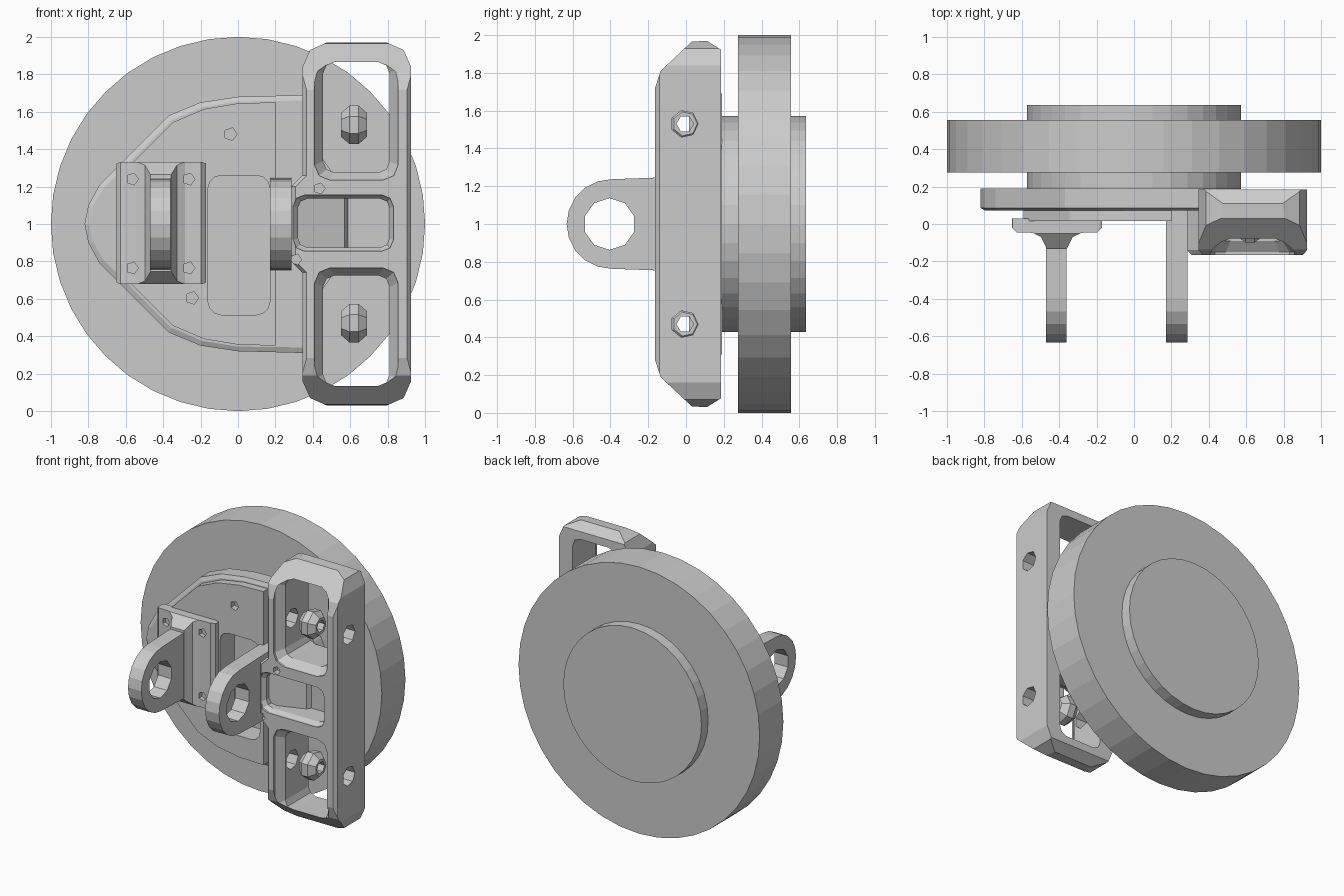
import bpy, bmesh
from math import sin, cos, pi

if "Cube" in bpy.data.objects:
    bpy.data.objects.remove(bpy.data.objects["Cube"])

AXES = {'x': lambda a, b, t: (t, a, b),   # profile in y,z
        'y': lambda a, b, t: (a, t, b),   # profile in x,z
        'z': lambda a, b, t: (a, b, t)}   # profile in x,y


def loft(name, axis, rings):
    """Solid through a list of (outline, position along axis)."""
    bm = bmesh.new()
    loops = [[bm.verts.new(AXES[axis](a, b, t)) for a, b in pts] for pts, t in rings]
    n = len(loops[0])
    for lo, hi in zip(loops, loops[1:]):
        for i in range(n):
            bm.faces.new((lo[i], lo[(i + 1) % n], hi[(i + 1) % n], hi[i]))
    bm.faces.new(loops[0])
    bm.faces.new(loops[-1])
    bmesh.ops.recalc_face_normals(bm, faces=bm.faces)
    me = bpy.data.meshes.new(name)
    bm.to_mesh(me)
    bm.free()
    ob = bpy.data.objects.new(name, me)
    bpy.context.collection.objects.link(ob)
    return ob


def prism(name, axis, pts, t0, t1):
    return loft(name, axis, [(pts, t0), (pts, t1)])


def circle(a, b, r, n, start=0.0):
    return [(a + r * cos(start + 2 * pi * i / n), b + r * sin(start + 2 * pi * i / n)) for i in range(n)]


def rrect(a0, a1, b0, b1, r, n=2):
    pts = []
    for k, (a, b) in enumerate([(a1 - r, b1 - r), (a0 + r, b1 - r), (a0 + r, b0 + r), (a1 - r, b0 + r)]):
        pts += [(a + r * cos(pi / 2 * (k + i / n)), b + r * sin(pi / 2 * (k + i / n))) for i in range(n + 1)]
    return pts


def boolean(ob, cutter, op='DIFFERENCE'):
    """Apply a boolean and throw the cutter away."""
    m = ob.modifiers.new('cut', 'BOOLEAN')
    m.operation, m.object, m.solver = op, cutter, 'EXACT'
    me = bpy.data.meshes.new_from_object(ob.evaluated_get(bpy.context.evaluated_depsgraph_get()))
    ob.modifiers.clear()
    ob.data = me
    bpy.data.objects.remove(cutter)


def mirrored(pts):
    """Close a lower half outline by mirroring it about z = 1."""
    return pts + [(a, 2 - b) for a, b in reversed(pts) if b < 0.999]


# Wheel disc and hub
prism('disc', 'y', circle(0, 1, 1.0, 40), 0.275, 0.555)
prism('hub', 'y', circle(0, 1, 0.573, 36), 0.188, 0.635)

# Base plate: thin chamfered rim with a thicker raised pad
rim = mirrored([(0.38, 0.31), (0.0, 0.32), (-0.2, 0.35), (-0.37, 0.42), (-0.58, 0.63),
                (-0.74, 0.79), (-0.80, 0.90), (-0.82, 1.0)])
rim_in = mirrored([(0.38, 0.34), (0.0, 0.345), (-0.19, 0.375), (-0.355, 0.445), (-0.565, 0.655),
                   (-0.72, 0.81), (-0.775, 0.905), (-0.795, 1.0)])
rim_plate = loft('rim_plate', 'y', [(rim, 0.19), (rim, 0.085), (rim_in, 0.072)])
pad_out = mirrored([(0.2, 0.35), (0.0, 0.355), (-0.18, 0.385), (-0.345, 0.455), (-0.59, 0.70)])
pad = prism('raised_pad', 'y', pad_out, 0.08, 0.015)
window = rrect(-0.16, 0.17, 0.515, 1.26, 0.07, 3)
boolean(rim_plate, prism('cutter', 'y', window, -0.1, 0.3))
boolean(pad, prism('cutter', 'y', window, -0.1, 0.3))
for x, z in [(-0.04, 1.48), (-0.245, 0.605)]:
    boolean(pad, prism('cutter', 'y', circle(x, z, 0.035, 5), -0.1, 0.06))

# Two lugs with eyes
lug = [(0.12, 1.25), (-0.17, 1.245)]
lug += [(-0.395 - 0.237 * sin(pi * i / 10), 1 + 0.237 * cos(pi * i / 10)) for i in range(11)]
lug += [(-0.17, 0.755), (0.12, 0.75)]
for name, x0, x1 in [('left_lug', -0.47, -0.36), ('right_lug', 0.17, 0.285)]:
    ob = prism(name, 'x', lug, x0, x1)
    boolean(ob, prism('cutter', 'x', circle(-0.405, 1, 0.137, 10, pi / 10), x0 - 0.1, x1 + 0.1))

# Foot of the left lug, flaring into a bolted flange
half = [(0.24, 0.03), (0.24, -0.02), (0.215, -0.045), (0.13, -0.047), (0.085, -0.07), (0.055, -0.13)]
foot_prof = [(-0.412 + a, b) for a, b in half] + [(-0.412 - a, b) for a, b in reversed(half)]
foot = prism('left_lug_foot', 'z', foot_prof, 0.68, 1.33)
trim = loft('cutter', 'y', [(rrect(-0.66, -0.16, 0.675, 1.335, 0.04), 0.1),
                            (rrect(-0.66, -0.16, 0.675, 1.335, 0.04), -0.045),
                            (rrect(-0.66, -0.16, 0.75, 1.26, 0.04), -0.135)])
boolean(foot, trim, 'INTERSECT')
for x in (-0.565, -0.263):
    for z in (0.765, 1.24):
        boolean(foot, prism('cutter', 'y', circle(x, z, 0.033, 5), -0.2, -0.015))


# Side frame: rounded outline with a wider middle, shaped again in side profile
def frame_outline(d):
    c = 0.13
    return mirrored([(0.925 - d, 0.03 + c), (0.885 - d, 0.03 + 0.04 + d), (0.925 - c, 0.03 + d),
                     (0.345 + c, 0.03 + d), (0.385 + d, 0.07 + d), (0.345 + d, 0.03 + c),
                     (0.345 + d, 0.74), (0.285 + d, 0.80)])


frame = loft('side_frame', 'y', [(frame_outline(0), 0.185), (frame_outline(0), -0.14),
                                 (frame_outline(0.022), -0.165)])
side = mirrored([(0.19, 0.08), (0.11, 0.03), (0.03, 0.035), (-0.135, 0.19), (-0.17, 0.3)])
boolean(frame, prism('cutter', 'x', side, 0.2, 1.0), 'INTERSECT')
for s in (1, -1):
    lo = lambda a0, a1, b0, b1, r: rrect(a0, a1, *sorted((1 + s * b0, 1 + s * b1)), r)
    big, small = lo(0.41, 0.855, 0.235, 0.91, 0.08), lo(0.455, 0.81, 0.275, 0.865, 0.06)
    boolean(frame, loft('cutter', 'y', [(big, -0.25), (big, -0.15), (small, -0.09), (small, 0.3)]))
    # bolt holes through both long walls
    boolean(frame, prism('cutter', 'x', circle(-0.008, 1 + s * 0.53, 0.072, 7), 0.2, 1.0))
big, small = rrect(0.295, 0.83, 0.855, 1.155, 0.06), rrect(0.32, 0.81, 0.875, 1.135, 0.05)
boolean(frame, loft('cutter', 'y', [(big, -0.25), (big, -0.15), (small, -0.12), (small, 0.03)]))
for x, z in [(0.435, 1.19), (0.31, 0.81)]:
    boolean(frame, prism('cutter', 'y', circle(x, z, 0.03, 5), -0.3, -0.12))

# Sloped floor inside the middle pocket
prism('pocket_ramp', 'z', [(0.29, 0.05), (0.29, -0.10), (0.57, 0.0), (0.60, 0.05)], 0.87, 1.14)

# Ball joints in the two frame openings, drilled along x
for name, z in [('upper_ball', 1.53), ('lower_ball', 0.47)]:
    rings = [(circle(-0.005, z, r, 7), x) for x, r in [(0.55, 0.065), (0.595, 0.105), (0.645, 0.105), (0.69, 0.065)]]
    ball = loft(name, 'x', rings)
    boolean(ball, prism('cutter', 'x', circle(-0.005, z, 0.045, 6), 0.4, 0.8))
